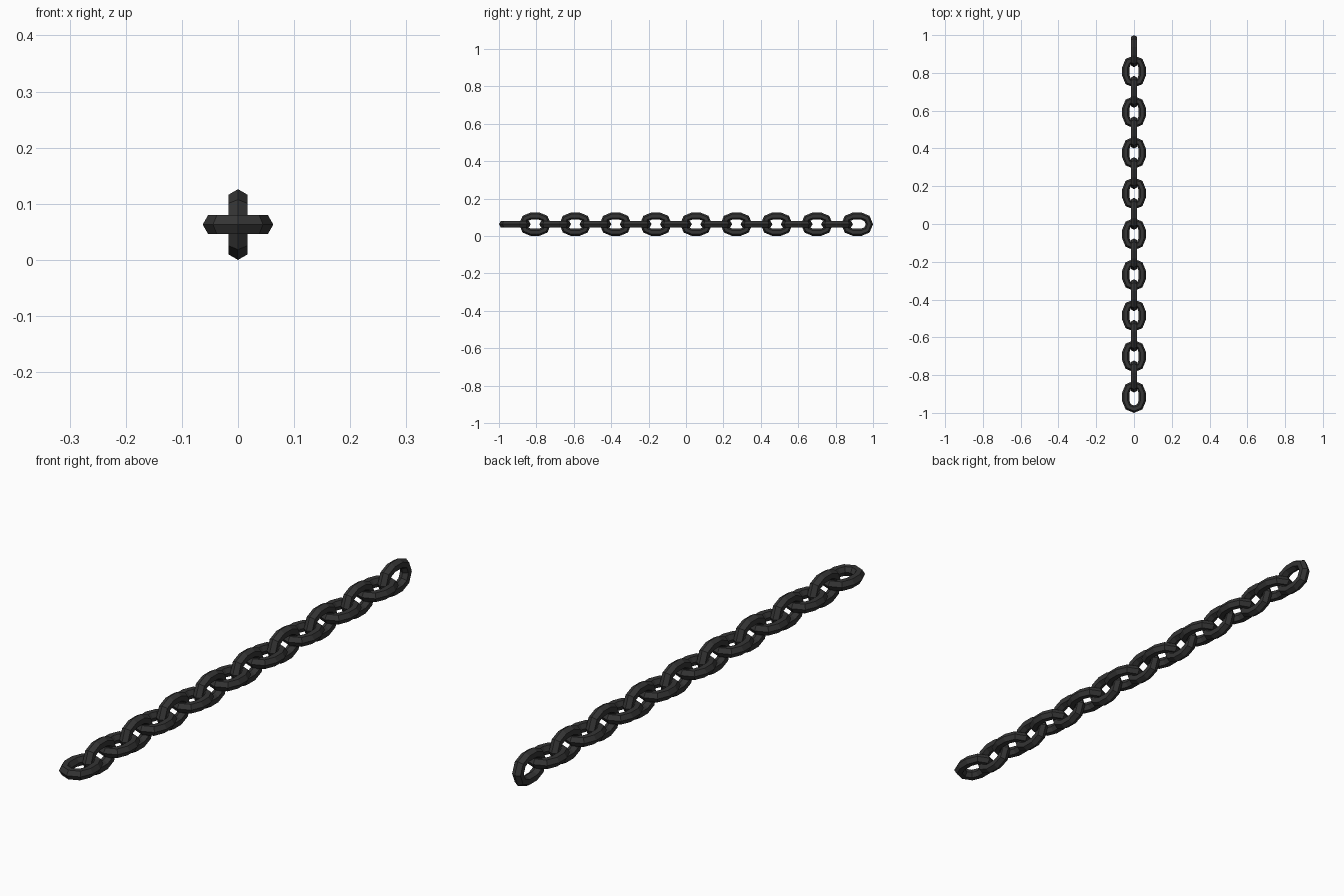
import bpy, bmesh, math
from mathutils import Vector

if "Cube" in bpy.data.objects:
    bpy.data.objects.remove(bpy.data.objects["Cube"])

COUNT, LENGTH, WIDTH, TUBE = 18, 0.17, 0.126, 0.0196
PITCH = (2.0 - LENGTH) / (COUNT - 1)
ARC = 4                       # segments in each rounded end

iron = bpy.data.materials.new("dark_iron")
iron.diffuse_color = (0.035, 0.035, 0.035, 1)
iron.use_nodes = True
iron.node_tree.nodes["Principled BSDF"].inputs["Base Color"].default_value = iron.diffuse_color


def link_mesh():
    """Stadium-shaped loop in the XY plane with a hexagonal section."""
    r = WIDTH / 2 - TUBE
    half = LENGTH / 2 - TUBE - r
    bm = bmesh.new()
    rings = []
    for side in (0, 1):
        for i in range(ARC + 1):
            a = math.pi * (side + i / ARC)
            # mitre the section along the bisector of the two path segments
            out = Vector((math.cos(a), math.sin(a), 0))
            mid = Vector((r * out.x, r * out.y + (half if side == 0 else -half), 0))
            rings.append([bm.verts.new(mid + out * TUBE * math.cos(k * math.pi / 3)
                          + Vector((0, 0, TUBE * math.sin(k * math.pi / 3))))
                          for k in range(6)])
    for i, ring in enumerate(rings):
        nxt = rings[(i + 1) % len(rings)]
        for k in range(6):
            j = (k + 1) % 6
            bm.faces.new((ring[k], nxt[k], nxt[j], ring[j]))
    bmesh.ops.recalc_face_normals(bm, faces=bm.faces)
    me = bpy.data.meshes.new("chain_link")
    bm.to_mesh(me)
    bm.free()
    me.materials.append(iron)
    return me


# links alternate between lying flat and standing upright
mesh = link_mesh()
for n in range(COUNT):
    link = bpy.data.objects.new(f"chain_link_{n + 1:02d}", mesh)
    link.location = (0, -1 + LENGTH / 2 + n * PITCH, WIDTH / 2)
    link.rotation_euler.y = math.pi / 2 * (n % 2)
    bpy.context.collection.objects.link(link)
